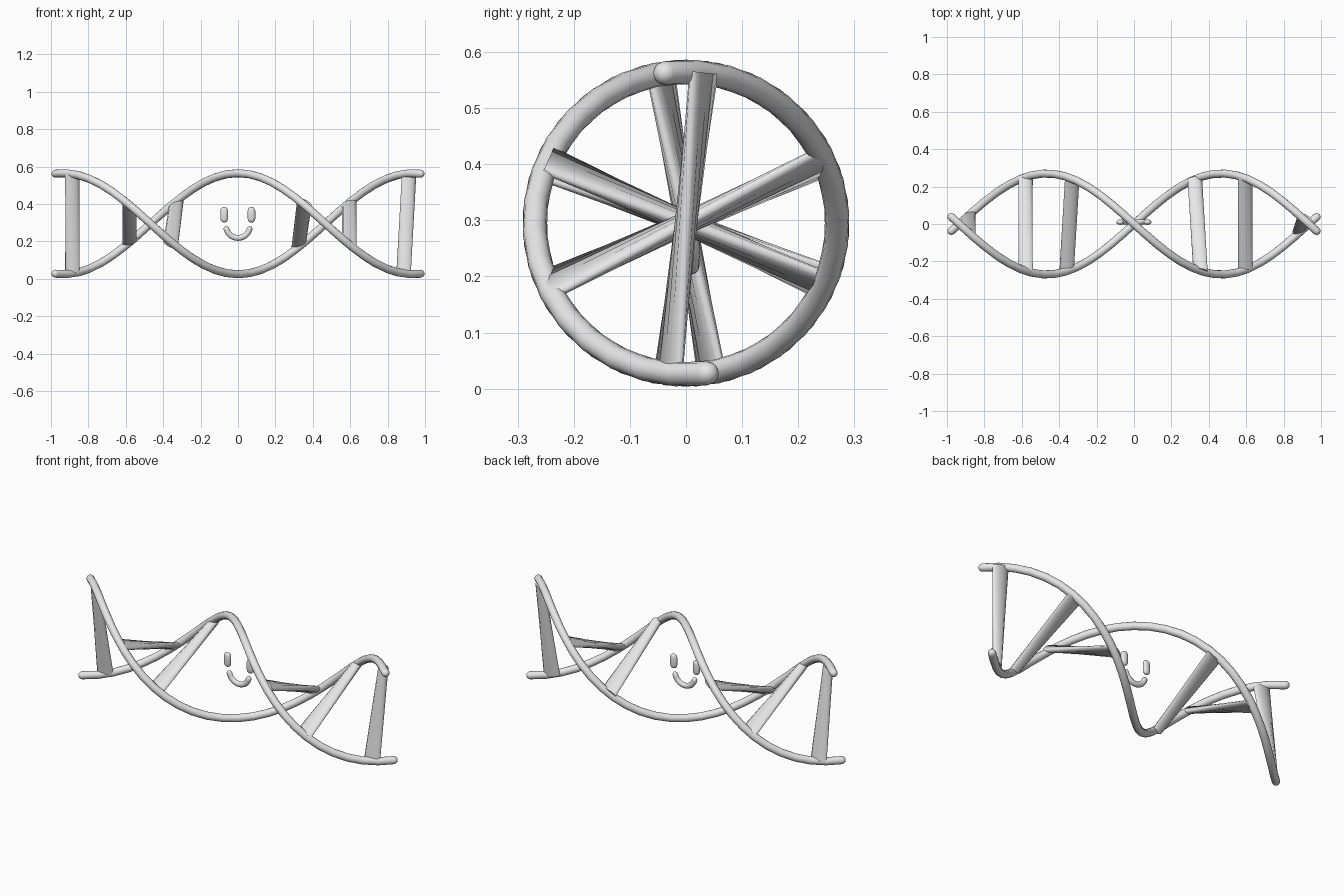
import bpy, bmesh
from math import sin, cos, pi, radians
from mathutils import Vector

if "Cube" in bpy.data.objects:
    bpy.data.objects.remove(bpy.data.objects["Cube"])

MID_Z = 0.295      # height of the helix axis
HELIX_R = 0.27     # axis to strand centre
HALF_TURN = 0.935  # length along x of half a turn
TUBE_R = 0.0215
END_X = 0.976

grey = bpy.data.materials.new("Light grey")
grey.use_nodes = True
grey.diffuse_color = (0.8, 0.8, 0.8, 1)
grey.node_tree.nodes["Principled BSDF"].inputs["Base Color"].default_value = (0.8, 0.8, 0.8, 1)


def loft(name, rings):
    """Skin a list of equal rings and close both ends."""
    bm = bmesh.new()
    loops = [[bm.verts.new(p) for p in ring] for ring in rings]
    n = len(loops[0])
    for a, b in zip(loops, loops[1:]):
        for i in range(n):
            j = (i + 1) % n
            bm.faces.new((a[i], a[j], b[j], b[i]))
    bm.faces.new(loops[0])
    bm.faces.new(loops[-1])
    bmesh.ops.recalc_face_normals(bm, faces=bm.faces)
    mesh = bpy.data.meshes.new(name)
    bm.to_mesh(mesh)
    bm.free()
    mesh.materials.append(grey)
    obj = bpy.data.objects.new(name, mesh)
    bpy.context.collection.objects.link(obj)
    bpy.ops.object.select_all(action='DESELECT')
    obj.select_set(True)
    bpy.context.view_layer.objects.active = obj
    bpy.ops.object.shade_smooth_by_angle(angle=radians(50))
    return obj


def ellipse(centre, u, v, a, b, n):
    return [centre + u * (a * cos(2 * pi * i / n)) + v * (b * sin(2 * pi * i / n))
            for i in range(n)]


def tube(name, path, normals, r, depth=1.0, sides=14):
    """Round-ended tube; depth flattens it along the normals."""
    tangents = [(path[min(i + 1, len(path) - 1)] - path[max(i - 1, 0)]).normalized()
                for i in range(len(path))]
    stations = [(p, t, n, 1.0) for p, t, n in zip(path, tangents, normals)]

    def cap(k, sign):
        return [(path[k] + tangents[k] * sign * r * sin(radians(d)), tangents[k],
                 normals[k], cos(radians(d))) for d in (30, 55, 78)]
    stations = cap(0, -1)[::-1] + stations + cap(-1, 1)
    rings = []
    for p, t, n, s in stations:
        side = t.cross(n).normalized()
        rings.append(ellipse(p, side.cross(t), side, r * s * depth, r * s, sides))
    return loft(name, rings)


def radial(x, side):
    f = pi * x / HALF_TURN
    return Vector((0, -sin(f), cos(f))) * side


def on_strand(x, side):
    return Vector((x, 0, MID_Z)) + radial(x, side) * HELIX_R


# Two strands of the helix
STEPS = 32
xs = [END_X * (2 * i / STEPS - 1) for i in range(STEPS + 1)]
for name, side in (("strand_a", 1), ("strand_b", -1)):
    tube(name, [on_strand(x, side) for x in xs], [radial(x, side) for x in xs], TUBE_R)

# Flattened rungs, each end turned towards its strand's direction
TWIST = radians(27)
rungs = [(-0.885, -0.885), (-0.58, -0.58), (-0.33, -0.36),
         (0.355, 0.325), (0.595, 0.595), (0.885, 0.915)]
for k, ends in enumerate(rungs):
    mid = sum(ends) / 2
    rings = []
    axis_x = Vector((1, 0, 0))
    across = axis_x.cross(radial(mid, 1))
    for x, side in zip(ends, (1, -1)):
        # across points along the strand's sideways travel for side 1
        wide = axis_x * cos(TWIST) + across * sin(TWIST) * side
        thin = -axis_x * sin(TWIST) * side + across * cos(TWIST)
        centre = on_strand(mid, side)
        centre.x = x
        rings.append(ellipse(centre, wide, thin, 0.043, 0.019, 16))
    loft(f"rung_{k + 1}", rings)

# Face: two pill eyes and a curved smile
FACE_Y = 0.01
back = Vector((0, 1, 0))
for name, x in (("right_eye", -0.074), ("left_eye", 0.072)):
    tube(name, [Vector((x, FACE_Y, z)) for z in (0.322, 0.364)], [back] * 2, 0.021, 0.7)
angles = [radians(195 + 150 * i / 14) for i in range(15)]
tube("smile", [Vector((0.064 * cos(a), FACE_Y, 0.283 + 0.064 * sin(a))) for a in angles],
     [back] * 15, 0.0155, 0.9, 12)
